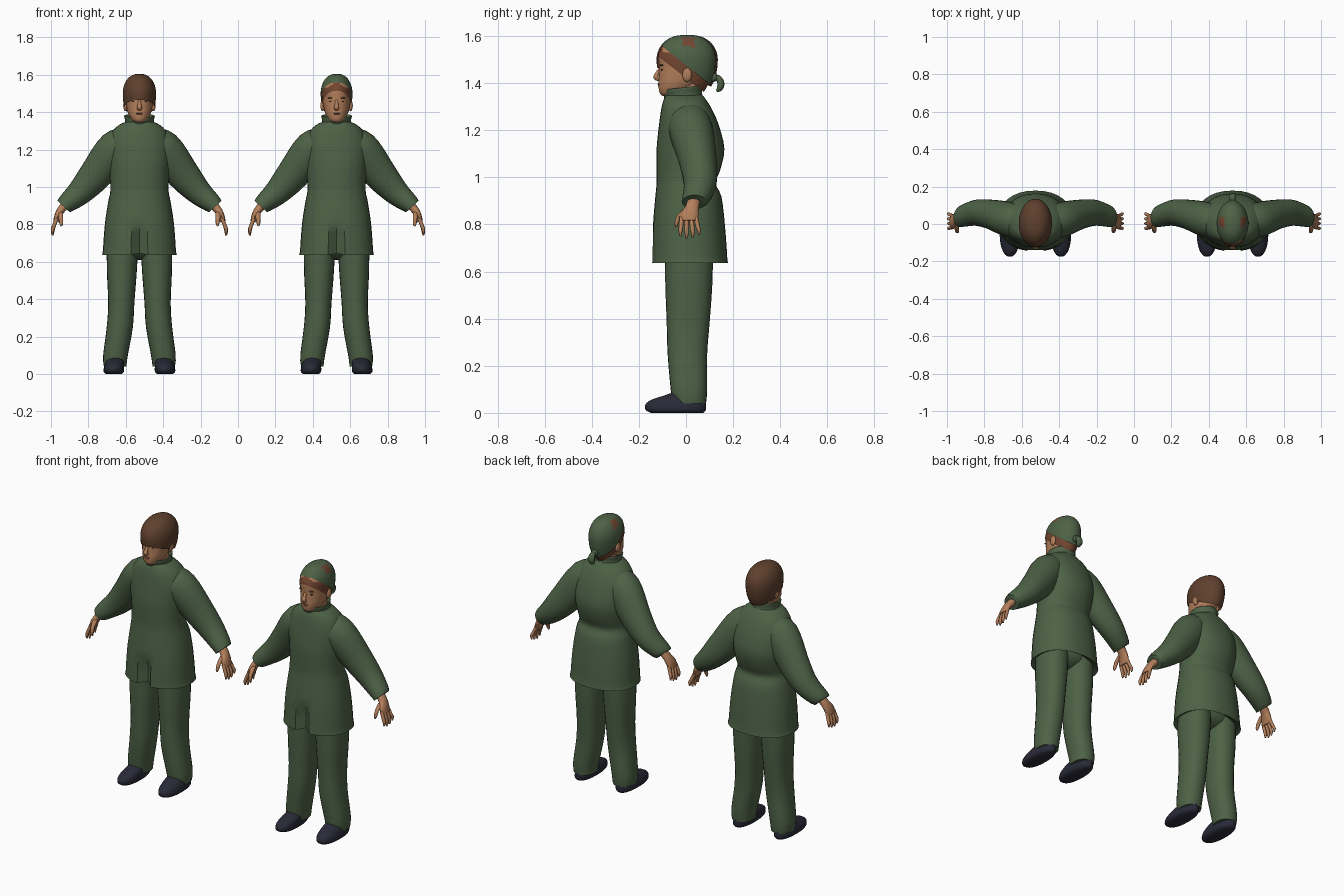
import bpy, bmesh, math
from mathutils import Vector

if "Cube" in bpy.data.objects:
    bpy.data.objects.remove(bpy.data.objects["Cube"])


def material(name, *rgb):
    m = bpy.data.materials.new(name)
    m.use_nodes = True
    m.diffuse_color = (*rgb, 1)
    bsdf = m.node_tree.nodes["Principled BSDF"]
    bsdf.inputs["Base Color"].default_value = (*rgb, 1)
    bsdf.inputs["Roughness"].default_value = .9
    return m


green = material("green cloth", .075, .122, .062)
skin = material("skin", .46, .215, .105)
brown = material("brown hair", .115, .052, .027)
rust = material("rust hair", .17, .06, .03)
navy = material("dark shoe", .023, .023, .04)
dark = material("eye dark", .06, .03, .02)
lip = material("lip", .33, .12, .07)


def finish(name, bm, mats, angle=50):
    bmesh.ops.recalc_face_normals(bm, faces=bm.faces)
    me = bpy.data.meshes.new(name)
    bm.to_mesh(me)
    bm.free()
    for m in mats:
        me.materials.append(m)
    ob = bpy.data.objects.new(name, me)
    bpy.context.collection.objects.link(ob)
    bpy.ops.object.select_all(action='DESELECT')
    ob.select_set(True)
    bpy.context.view_layer.objects.active = ob
    bpy.ops.object.shade_smooth_by_angle(angle=math.radians(angle))
    return ob


def refine(rows, steps):
    """Catmull-Rom interpolation between rows of numbers."""
    out = []
    for i in range(len(rows) - 1):
        a, b, c, d = (rows[max(i - 1, 0)], rows[i], rows[i + 1],
                      rows[min(i + 2, len(rows) - 1)])
        for k in range(steps):
            t = k / steps
            out.append([q + t / 2 * (r - p + t * (2*p - 5*q + 4*r - s
                        + t * (3*q - p - 3*r + s)))
                        for p, q, r, s in zip(a, b, c, d)])
    return out + [list(rows[-1])]


def ring_mesh(rings):
    bm = bmesh.new()
    loops = [[bm.verts.new(p) for p in ring] for ring in rings]
    n = len(loops[0])
    for lo, hi in zip(loops, loops[1:]):
        for j in range(n):
            bm.faces.new((lo[j], lo[(j+1) % n], hi[(j+1) % n], hi[j]))
    bm.faces.new(loops[0])
    bm.faces.new(loops[-1])
    return bm


def oval(centre, u, v, n, p):
    pts = []
    for j in range(n):
        a = math.tau * j / n
        c, s = math.cos(a), math.sin(a)
        pts.append(centre + u * math.copysign(abs(c) ** p, c)
                   + v * math.copysign(abs(s) ** p, s))
    return pts


def stack(rows, x=0, n=28, p=.9, steps=3):
    """Level rings: centre x, z, half width, front y, back y."""
    return ring_mesh([oval(Vector((x + r[0], (r[3] + r[4]) / 2, r[1])),
                           Vector((r[2], 0, 0)), Vector((0, (r[4] - r[3]) / 2, 0)), n, p)
                      for r in refine(rows, steps)])


def tube(rows, x=0, side=1, n=18, steps=4, across=(0, 1, 0)):
    """Rings square to a path: x, y, z, half thickness, half breadth."""
    rows = refine(rows, steps)
    pts = [Vector((x + side * r[0], r[1], r[2])) for r in rows]
    v = Vector(across)
    rings = []
    for i, r in enumerate(rows):
        t = pts[min(i + 1, len(pts) - 1)] - pts[max(i - 1, 0)]
        u = v.cross(t).normalized()
        rings.append(oval(pts[i], u * r[3], v * r[4], n, 1))
    return ring_mesh(rings)


def blob(name, x, y, z, size, mat, n=14):
    bm = bmesh.new()
    bmesh.ops.create_uvsphere(bm, u_segments=n, v_segments=n // 2 + 2, radius=1)
    for v in bm.verts:
        v.co = Vector((x, y, z)) + v.co * Vector(size)
    return finish(name, bm, [mat])


def slice_above(bm, y0, z0, y1, z1):
    """Keep what lies above the sloping line from front to back."""
    bmesh.ops.bisect_plane(bm, geom=bm.verts[:] + bm.edges[:] + bm.faces[:],
                           plane_co=(0, y0, z0), plane_no=(0, z0 - z1, y1 - y0),
                           clear_inner=True)


TORSO = [(0, .70, .10, -.08, .10), (0, .64, .192, -.14, .172), (0, .66, .195, -.145, .175),
         (0, .80, .185, -.14, .165), (0, .92, .167, -.13, .15), (0, .975, .156, -.125, .125),
         (0, 1.03, .157, -.125, .145), (0, 1.12, .167, -.125, .163), (0, 1.22, .17, -.115, .14),
         (0, 1.29, .148, -.105, .11), (0, 1.33, .112, -.095, .085), (0, 1.35, .07, -.085, .07)]
SLEEVE = [(.05, .015, 1.25, .07, .07), (.125, .02, 1.205, .10, .095), (.235, .05, 1.065, .088, .08),
          (.315, .06, .975, .07, .07), (.385, .045, .915, .053, .06), (.405, .035, .895, .045, .052)]
LEG = [(.095, .05, .058, -.05, .085), (.13, .04, .06, -.055, .085), (.128, .10, .066, -.065, .09),
       (.105, .25, .07, -.078, .09), (.097, .38, .07, -.082, .10), (.094, .55, .08, -.088, .112),
       (.09, .72, .085, -.09, .115)][1:]
SHOE = [(.137, 0, .042, -.15, .075), (.137, .012, .054, -.172, .085), (.136, .035, .054, -.174, .087),
        (.133, .055, .05, -.15, .085), (.13, .075, .045, -.09, .08), (.13, .09, .03, -.05, .06)]
HEAD = [(0, 1.346, .025, -.10, -.03), (0, 1.358, .042, -.112, 0), (0, 1.39, .06, -.117, .045),
        (0, 1.43, .069, -.115, .075), (0, 1.47, .074, -.114, .095), (0, 1.52, .076, -.116, .10),
        (0, 1.56, .066, -.098, .09), (0, 1.585, .04, -.06, .06), (0, 1.592, .01, -.01, .02)]


def skull(x, wide, front, back, top):
    """Rounded shell for hair and headscarf, widest at ear height."""
    mid, low = 1.5, 1.33
    rows = []
    for k in range(17):
        a = -1.2 + k / 16 * (1.2 + math.pi / 2 - .04)
        h = (top - mid) if a > 0 else (mid - low)
        c = max(math.cos(a), .02) ** .85
        rows.append((0, mid + h * math.sin(a), wide * c, front * c, .01 + (back - .01) * c))
    return stack(rows, x, 36, 1, 2)


def limbs(who, x, s, tag):
    finish(f"{who}_{tag}_sleeve", tube(SLEEVE, x, s, 22), [green])
    finish(f"{who}_{tag}_trouser_leg", stack([(s * r[0], *r[1:]) for r in LEG], x, 24), [green])
    finish(f"{who}_{tag}_shoe", stack([(s * r[0], *r[1:]) for r in SHOE], x, 22), [navy])
    # Hand: palm, four fingers, thumb
    finish(f"{who}_{tag}_palm", tube([(.39, .035, .91, .024, .028), (.42, .026, .876, .021, .03),
           (.437, .015, .845, .018, .039), (.447, .012, .815, .014, .036)], x, s, 12), [skin])
    for k in range(4):
        y, drop = -.018 + .02 * k, (.01, 0, .004, .016)[k]
        finish(f"{who}_{tag}_finger_{k + 1}", tube([(.442, y, .83, .01, .01),
               (.458, y * 1.2, .79, .01, .0095), (.464, y * 1.3, .76 + drop, .009, .008),
               (.463, y * 1.3, .74 + drop, .004, .004)], x, s, 8, 3), [skin])
    finish(f"{who}_{tag}_thumb", tube([(.422, .0, .865, .014, .014), (.42, -.028, .835, .012, .012),
           (.418, -.04, .805, .01, .009), (.417, -.042, .79, .004, .004)], x, s, 8, 3), [skin])
    # Ear, eye and brow
    blob(f"{who}_{tag}_ear", x + s * .075, .005, 1.435, (.012, .02, .03), skin)
    blob(f"{who}_{tag}_eye", x + s * .029, -.1, 1.457, (.013, .007, .005), dark, 10)
    blob(f"{who}_{tag}_brow", x + s * .03, -.102, 1.476, (.018, .009, .004), brown, 10)


def figure(who, x, scarf):
    # Jacket with a pinched front vent
    bm = stack(TORSO, x, 32)
    for v in bm.verts:
        if abs(v.co.x - x) < .005 and v.co.y < 0 and v.co.z < .8:
            v.co.y += .04
            v.co.z += .01
    finish(f"{who}_jacket", bm, [green], 40)
    bm = stack([(0, 1.32, .09, -.09, .075), (0, 1.35, .077, -.088, .068), (0, 1.38, .082, -.095, .07),
                (0, 1.378, .074, -.088, .062), (0, 1.34, .06, -.07, .05)], x, 28, 1)
    for v in bm.verts:
        v.co.z += .12 * v.co.y
        if v.co.y < -.05 and abs(v.co.x - x) < .03 and v.co.z > 1.345:
            v.co.z -= .02
    finish(f"{who}_collar", bm, [green])
    blob(f"{who}_trouser_seat", x, .012, .68, (.16, .1, .07), green, 20)
    for s, tag in ((1, "left"), (-1, "right")):
        limbs(who, x, s, tag)
    # Head and face
    finish(f"{who}_neck", stack([(0, 1.3, .055, -.05, .055), (0, 1.4, .05, -.055, .06)], x, 16), [skin])
    finish(f"{who}_head", stack(HEAD, x, 30, .95), [skin], 70)
    finish(f"{who}_nose", tube([(0, -.108, 1.465, .006, .007), (0, -.122, 1.44, .009, .01),
           (0, -.128, 1.424, .01, .015), (0, -.112, 1.413, .006, .01)], x, 1, 10, 3, (1, 0, 0)), [skin])
    blob(f"{who}_upper_lip", x, -.112, 1.396, (.021, .009, .004), lip, 10)
    blob(f"{who}_lower_lip", x, -.111, 1.388, (.017, .009, .005), lip, 10)
    if not scarf:
        bm = skull(x, .089, -.125, .135, 1.605)
        slice_above(bm, -.12, 1.465, .11, 1.385)
        finish(f"{who}_bowl_hair", bm, [brown], 70)
        return
    # Hairline under a knotted headscarf
    bm = skull(x, .08, -.121, .112, 1.596)
    slice_above(bm, -.12, 1.515, .06, 1.375)
    finish(f"{who}_hairline", bm, [rust], 70)
    bm = skull(x, .085, -.122, .126, 1.605)
    slice_above(bm, -.105, 1.56, .1, 1.395)
    for f in bm.faces:
        c = f.calc_center_median()
        f.material_index = int(abs(abs(c.x - x) - .058) < .014 and abs(c.y - .01) < .028 and c.z > 1.55)
    finish(f"{who}_headscarf", bm, [green, rust], 70)
    blob(f"{who}_scarf_knot", x, .115, 1.425, (.02, .022, .02), green)
    finish(f"{who}_scarf_tail", tube([(0, .11, 1.425, .012, .014), (0, .135, 1.422, .013, .016),
           (0, .148, 1.4, .015, .02), (0, .143, 1.378, .013, .018), (0, .13, 1.366, .005, .008)],
           x, 1, 12, 4, (1, 0, 0)), [green])


figure("hair_figure", -.527, False)
figure("scarf_figure", .527, True)
